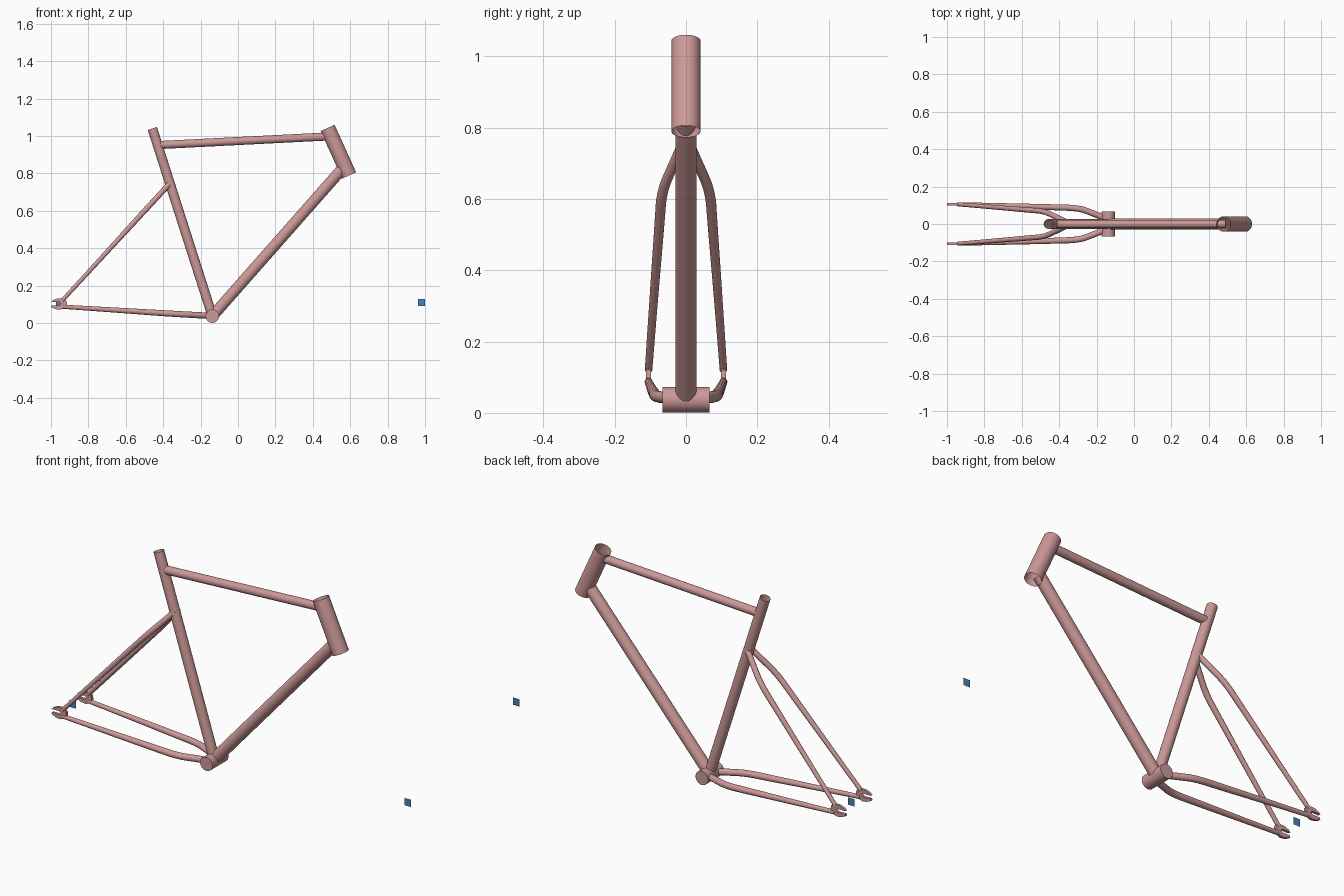
import bpy
import bmesh
from mathutils import Vector

cube = bpy.data.objects.get("Cube")
if cube:
    bpy.data.objects.remove(cube, do_unlink=True)


def make_material(name, rgb):
    mat = bpy.data.materials.new(name)
    mat.use_nodes = True
    mat.diffuse_color = (*rgb, 1)
    mat.node_tree.nodes["Principled BSDF"].inputs["Base Color"].default_value = (*rgb, 1)
    return mat


pink = make_material("dusty pink paint", (0.60, 0.32, 0.31))
blue = make_material("marker blue", (0.06, 0.24, 0.50))


def add_mesh(name, bm, mat, smooth=True):
    bmesh.ops.recalc_face_normals(bm, faces=bm.faces)
    mesh = bpy.data.meshes.new(name)
    bm.to_mesh(mesh)
    bm.free()
    mesh.materials.append(mat)
    obj = bpy.data.objects.new(name, mesh)
    bpy.context.collection.objects.link(obj)
    if smooth:
        bpy.ops.object.select_all(action='DESELECT')
        obj.select_set(True)
        bpy.context.view_layer.objects.active = obj
        bpy.ops.object.shade_smooth_by_angle()
    return obj


def straight_tube(name, start, end, radius, capped=False):
    a, b = Vector(start), Vector(end)
    bm = bmesh.new()
    bmesh.ops.create_cone(bm, cap_ends=capped, segments=32, radius1=radius,
                          radius2=radius, depth=(b - a).length)
    turn = (b - a).to_track_quat('Z', 'Y').to_matrix()
    bmesh.ops.rotate(bm, verts=bm.verts, matrix=turn)
    bmesh.ops.translate(bm, verts=bm.verts, vec=(a + b) / 2)
    return add_mesh(name, bm, pink)


def bent_tube(name, points):
    """Tapered tube through (x, y, z, radius) control points."""
    curve = bpy.data.curves.new(name, 'CURVE')
    curve.dimensions = '3D'
    curve.bevel_depth = 1
    curve.bevel_resolution = 6
    curve.use_fill_caps = True
    spline = curve.splines.new('NURBS')
    spline.points.add(len(points) - 1)
    for p, (x, y, z, r) in zip(spline.points, points):
        p.co = (x, y, z, 1)
        p.radius = r
    spline.use_endpoint_u = True
    spline.order_u = 3
    spline.resolution_u = 8
    temp = bpy.data.objects.new(name + " path", curve)
    bpy.context.collection.objects.link(temp)
    bpy.context.view_layer.update()
    swept = temp.evaluated_get(bpy.context.evaluated_depsgraph_get())
    bm = bmesh.new()
    bm.from_mesh(swept.to_mesh())
    bpy.data.objects.remove(temp, do_unlink=True)
    return add_mesh(name, bm, pink)


# Main triangle: open-ended tubes and the crank shell
bracket = (-0.137, 0, 0.037)
straight_tube("seat_tube", bracket, (-0.458, 0, 1.04), 0.026)
straight_tube("down_tube", bracket, (0.557, 0, 0.824), 0.03)
straight_tube("top_tube", (-0.433, 0, 0.951), (0.49, 0, 0.998), 0.0215)
straight_tube("head_tube", (0.594, 0, 0.789), (0.479, 0, 1.043), 0.041)
straight_tube("bottom_bracket", (-0.137, -0.066, 0.037), (-0.137, 0.066, 0.037), 0.036, True)

# Claw outline of the rear axle holders, slot opening backward
claw = [(-1, 0.112), (-0.99, 0.122), (-0.965, 0.132), (-0.935, 0.132),
        (-0.917, 0.12), (-0.914, 0.098), (-0.925, 0.08), (-0.95, 0.071),
        (-0.975, 0.074), (-1, 0.085), (-0.997, 0.095), (-0.955, 0.094),
        (-0.945, 0.103), (-0.955, 0.112)]

# Rear stays and axle holders on both sides
for side, s in (("left", 1), ("right", -1)):
    bent_tube("seat_stay_" + side, [
        (-0.355, s * 0.008, 0.757, 0.0145), (-0.405, s * 0.032, 0.702, 0.0145),
        (-0.478, s * 0.068, 0.623, 0.0145), (-0.56, s * 0.074, 0.534, 0.014),
        (-0.75, s * 0.09, 0.326, 0.012), (-0.94, s * 0.105, 0.12, 0.0105)])
    bent_tube("chain_stay_" + side, [
        (-0.15, s * 0.03, 0.038, 0.0165), (-0.21, s * 0.053, 0.042, 0.0165),
        (-0.29, s * 0.085, 0.046, 0.0165), (-0.42, s * 0.089, 0.054, 0.016),
        (-0.65, s * 0.097, 0.069, 0.0135), (-0.935, s * 0.105, 0.087, 0.011)])
    bm = bmesh.new()
    face = bm.faces.new([bm.verts.new((x, s * 0.105 - 0.007, z)) for x, z in claw])
    grown = bmesh.ops.extrude_face_region(bm, geom=[face])["geom"]
    bmesh.ops.translate(bm, vec=(0, 0.014, 0),
                        verts=[v for v in grown if isinstance(v, bmesh.types.BMVert)])
    add_mesh("axle_holder_" + side, bm, pink)

# Flat square markers at the two wheel centres
for name, x, z in (("rear_axle_marker", -0.955, 0.106), ("front_axle_marker", 0.981, 0.11)):
    h = 0.019
    bm = bmesh.new()
    bm.faces.new([bm.verts.new((x + i * h, 0, z + k * h))
                  for i, k in ((-1, -1), (1, -1), (1, 1), (-1, 1))])
    add_mesh(name, bm, blue, False)
